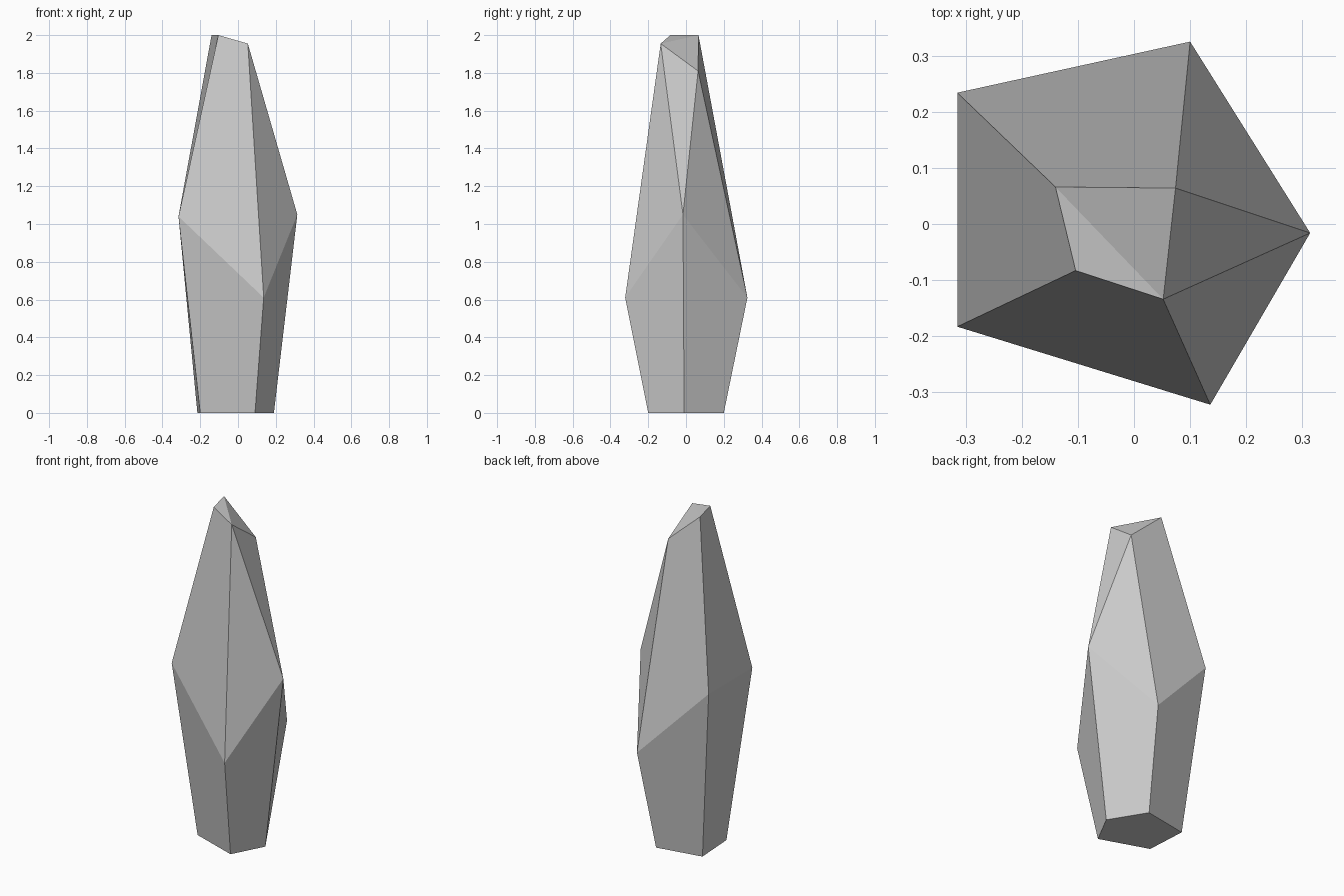
import bpy
import bmesh

cube = bpy.data.objects.get("Cube")
if cube:
    bpy.data.objects.remove(cube, do_unlink=True)

# Single stone colour
stone = bpy.data.materials.new("grey_stone")
stone.use_nodes = True
stone.diffuse_color = (0.6, 0.6, 0.6, 1)
stone.node_tree.nodes["Principled BSDF"].inputs["Base Color"].default_value = (0.6, 0.6, 0.6, 1)

# Rings run anticlockwise: left tip, back, back side, front side, front
BASE = [(0.19, -0.01, 0), (0.06, 0.2, 0), (-0.215, 0.15, 0), (-0.2, -0.1, 0), (0.09, -0.2, 0)]
GIRDLE = [(0.314, -0.016, 1.05), (0.1, 0.325, 0.61), (-0.315, 0.234, 1.04),
          (-0.315, -0.183, 1.04), (0.136, -0.322, 0.61)]
CROWN = [(0.074, 0.064, 1.81), (-0.14, 0.066, 2), (-0.104, -0.083, 2), (0.052, -0.134, 1.955)]

bm = bmesh.new()
base, girdle, crown = ([bm.verts.new(p) for p in ring] for ring in (BASE, GIRDLE, CROWN))

# Lower facets and the flat foot
bm.faces.new(base[::-1])
for i in range(5):
    j = (i + 1) % 5
    bm.faces.new((base[i], base[j], girdle[j], girdle[i]))

# Upper facets: three wide ones, and three triangles meeting at the left tip
for i in range(1, 4):
    bm.faces.new((girdle[i], girdle[i + 1], crown[i], crown[i - 1]))
tip = girdle[0]
bm.faces.new((tip, girdle[1], crown[0]))
bm.faces.new((tip, crown[0], crown[3]))
bm.faces.new((tip, crown[3], girdle[4]))

# Slanted cut at the top
bm.faces.new((crown[0], crown[1], crown[3]))
bm.faces.new((crown[1], crown[2], crown[3]))

bmesh.ops.recalc_face_normals(bm, faces=bm.faces)
mesh = bpy.data.meshes.new("crystal_shard")
bm.to_mesh(mesh)
bm.free()
mesh.materials.append(stone)
bpy.context.collection.objects.link(bpy.data.objects.new("crystal_shard", mesh))
